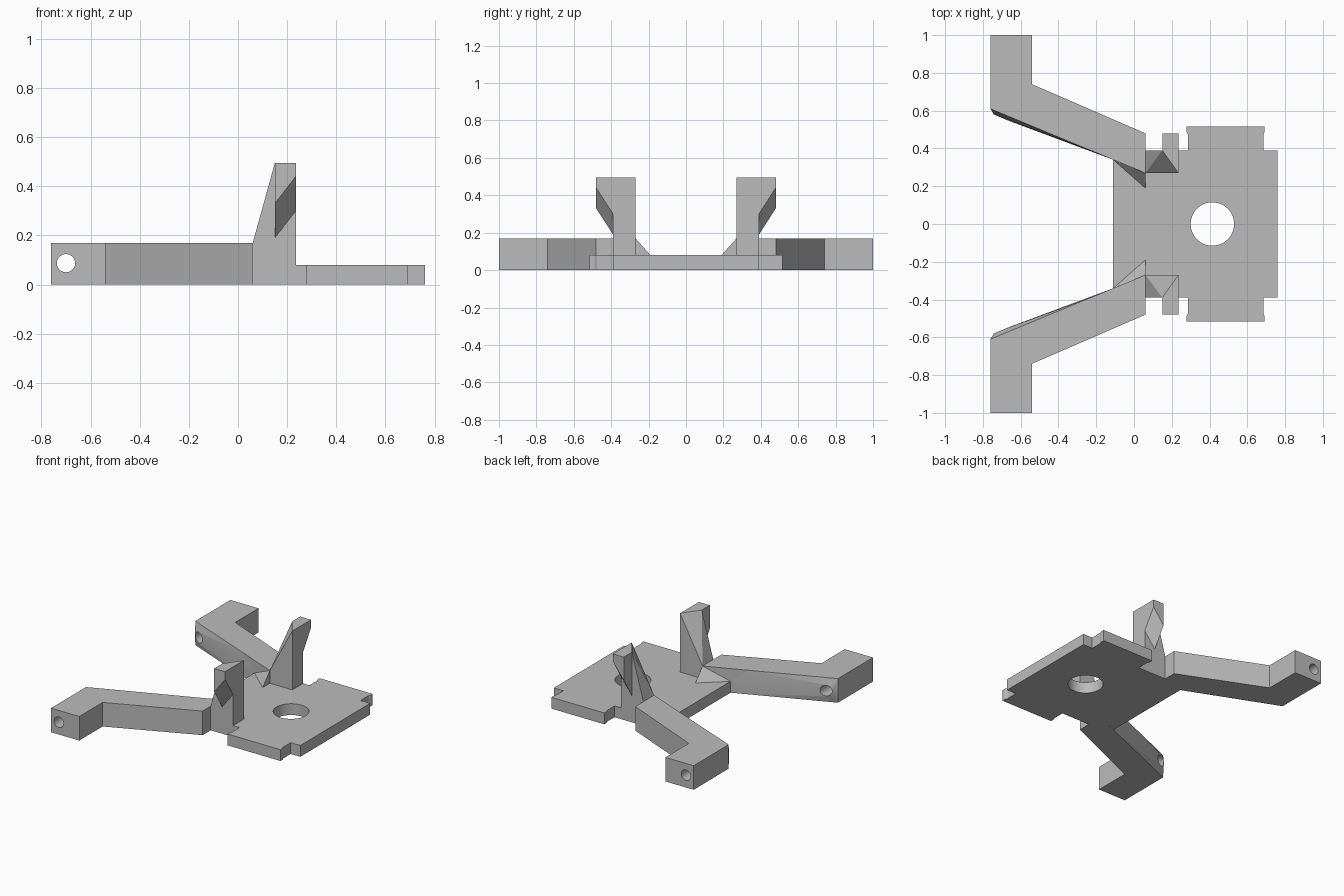
import bpy, bmesh, math
from mathutils import Vector

if "Cube" in bpy.data.objects:
    bpy.data.objects.remove(bpy.data.objects["Cube"], do_unlink=True)

GREY = (0.5, 0.5, 0.5)
mat = bpy.data.materials.new("plain grey")
mat.use_nodes = True
mat.diffuse_color = (*GREY, 1)
mat.node_tree.nodes["Principled BSDF"].inputs["Base Color"].default_value = (*GREY, 1)

PLATE_H, ARM_H, POST_H = 0.08, 0.17, 0.495


def finish(name, bm):
    bmesh.ops.recalc_face_normals(bm, faces=bm.faces)
    mesh = bpy.data.meshes.new(name)
    bm.to_mesh(mesh)
    bm.free()
    mesh.materials.append(mat)
    obj = bpy.data.objects.new(name, mesh)
    bpy.context.collection.objects.link(obj)
    return obj


def prism(name, outline, height):
    """Flat outline raised from the ground."""
    bm = bmesh.new()
    face = bm.faces.new([bm.verts.new((x, y, 0)) for x, y in outline])
    new = bmesh.ops.extrude_face_region(bm, geom=[face])["geom"]
    top = [v for v in new if isinstance(v, bmesh.types.BMVert)]
    bmesh.ops.translate(bm, verts=top, vec=(0, 0, height))
    return finish(name, bm)


def hull(name, points, side):
    """Convex solid around the points, mirrored to the given side."""
    bm = bmesh.new()
    verts = [bm.verts.new((x, y * side, z)) for x, y, z in points]
    bmesh.ops.convex_hull(bm, input=verts)
    loose = [v for v in bm.verts if not v.link_faces]
    bmesh.ops.delete(bm, geom=loose, context='VERTS')
    bmesh.ops.dissolve_limit(bm, angle_limit=0.002, verts=bm.verts, edges=bm.edges)
    return finish(name, bm)


def drill(objs, centre, radius, depth, rotation=(0, 0, 0)):
    """Cut a round hole through each object."""
    bpy.ops.mesh.primitive_cylinder_add(vertices=48, radius=radius, depth=depth,
                                        location=centre, rotation=rotation)
    cutter = bpy.context.object
    cutter.name = "hole_cutter"
    cutter.hide_render = True
    cutter.data.materials.append(mat)
    for obj in objs:
        mod = obj.modifiers.new("hole", 'BOOLEAN')
        mod.operation, mod.solver, mod.object = 'DIFFERENCE', 'EXACT', cutter
        bpy.ops.object.select_all(action='DESELECT')
        bpy.context.view_layer.objects.active = obj
        obj.select_set(True)
        bpy.ops.object.modifier_apply(modifier=mod.name)
        bpy.ops.object.shade_smooth_by_angle(angle=math.radians(15))
    bpy.data.objects.remove(cutter, do_unlink=True)


# Base plate with a notched tab on each long side
half = [(-0.11, 0.34), (0.06, 0.27), (0.06, 0.39), (0.285, 0.39), (0.285, 0.475),
        (0.277, 0.49), (0.277, 0.515), (0.692, 0.515), (0.692, 0.49),
        (0.685, 0.475), (0.685, 0.39), (0.76, 0.39)]
plate = prism("base_plate", half + [(x, -y) for x, y in reversed(half)], PLATE_H)
drill([plate], (0.415, 0, 0), 0.115, 1)


def inner_y(x):
    """Inner edge line of the arm."""
    return 0.61 - 0.415 * (x + 0.76)


for side, label in ((1, "back"), (-1, "front")):
    # Cranked arm
    outline = [(-0.76, 1), (-0.54, 1), (-0.54, 0.74), (0.06, 0.48),
               (0.06, inner_y(0.06)), (-0.76, 0.61)]
    arm = prism(label + "_arm", [(x, y * side) for x, y in outline], ARM_H)

    # Raised collar where the screw hole leaves the arm
    pts = [(-0.76, 0.61, 0), (-0.76, 0.61, ARM_H), (-0.22, inner_y(-0.22), ARM_H),
           (-0.11, inner_y(-0.11), 0), (-0.11, inner_y(-0.11), PLATE_H)]
    for i in range(32):
        a = math.tau * i / 32
        x = -0.70 + 0.042 * math.cos(a)
        pts.append((x, inner_y(x) - 0.023, 0.087 + 0.042 * math.sin(a)))
    collar = hull(label + "_hole_collar", pts, side)
    drill([arm, collar], (-0.70, 0.8 * side, 0.087), 0.037, 0.8, (math.pi / 2, 0, 0))

    # Gusset between arm and plate
    low = PLATE_H - 0.01
    hull(label + "_gusset", [(-0.11, 0.34, low), (-0.11, 0.34, PLATE_H),
                             (0.06, 0.19, low), (0.06, 0.19, PLATE_H),
                             (0.06, 0.27, low), (0.06, 0.27, ARM_H)], side)

    # Upright post with a slanted inner face
    post = [(x, y, low) for x in (0.06, 0.235) for y in (0.27, 0.39)]
    post += [(0.06, 0.27, ARM_H), (0.06, 0.39, ARM_H), (0.15, 0.39, POST_H),
             (0.235, 0.27, POST_H), (0.235, 0.39, POST_H)]
    hull(label + "_post", post, side)

    # Overhanging hook at the post top
    hook = [(x, y, POST_H) for x in (0.15, 0.235) for y in (0.39, 0.48)]
    hook += [(0.15, 0.39, 0.19), (0.15, 0.48, 0.33), (0.235, 0.39, 0.30), (0.235, 0.48, 0.44)]
    hull(label + "_post_hook", hook, side)
